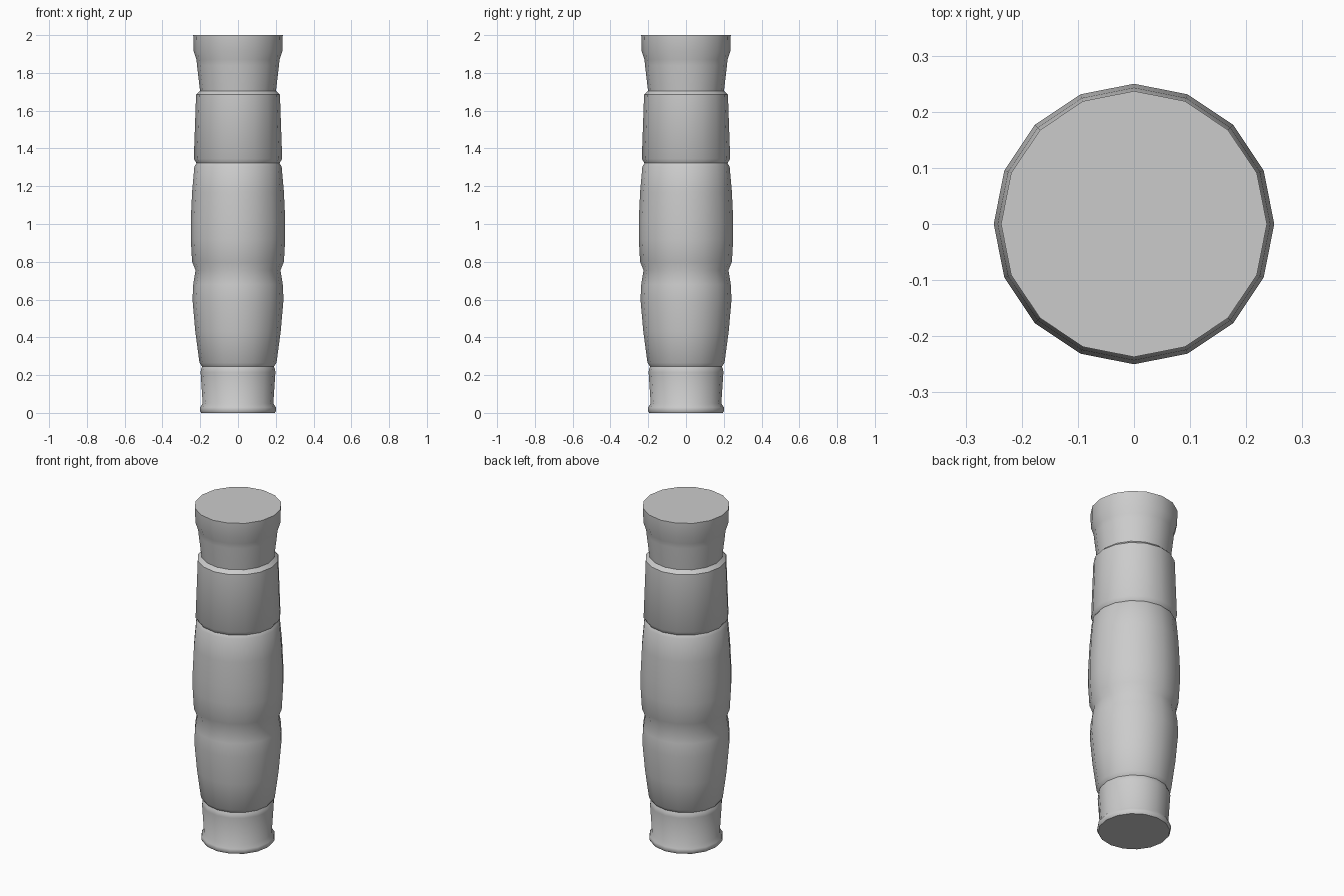
import bpy, bmesh, math

if "Cube" in bpy.data.objects:
    bpy.data.objects.remove(bpy.data.objects["Cube"])

SIDES = 16

# grip outline as (radius, height), bottom to top
PROFILE = [
    (0.195, 0.0), (0.202, 0.012), (0.200, 0.03), (0.187, 0.05),        # foot bead
    (0.198, 0.215), (0.196, 0.232), (0.190, 0.245), (0.204, 0.265),    # lower band, groove
    (0.226, 0.43), (0.241, 0.60), (0.237, 0.68), (0.225, 0.755),       # lower swell
    (0.243, 0.80), (0.250, 0.92), (0.250, 1.02), (0.243, 1.17),        # middle swell
    (0.231, 1.305), (0.220, 1.322), (0.234, 1.345),                    # groove
    (0.222, 1.685), (0.201, 1.705),                                    # upper band, neck
    (0.204, 1.73), (0.217, 1.84), (0.220, 1.87), (0.235, 1.915), (0.237, 2.0),  # flared pommel
]


def lathe(name, profile, sides):
    bm = bmesh.new()
    rings = []
    for r, z in profile:
        rings.append([bm.verts.new((r * math.cos(2 * math.pi * i / sides),
                                    r * math.sin(2 * math.pi * i / sides), z))
                      for i in range(sides)])
    for a, b in zip(rings, rings[1:]):
        for i in range(sides):
            j = (i + 1) % sides
            bm.faces.new((a[i], a[j], b[j], b[i]))
    # flat end caps
    bm.faces.new(rings[0][::-1])
    bm.faces.new(rings[-1])
    mesh = bpy.data.meshes.new(name)
    bm.to_mesh(mesh)
    bm.free()
    obj = bpy.data.objects.new(name, mesh)
    bpy.context.collection.objects.link(obj)
    return obj


grip = lathe("handle_grip", PROFILE, SIDES)
bpy.context.view_layer.objects.active = grip
grip.select_set(True)
bpy.ops.object.shade_smooth_by_angle(angle=math.radians(40))
